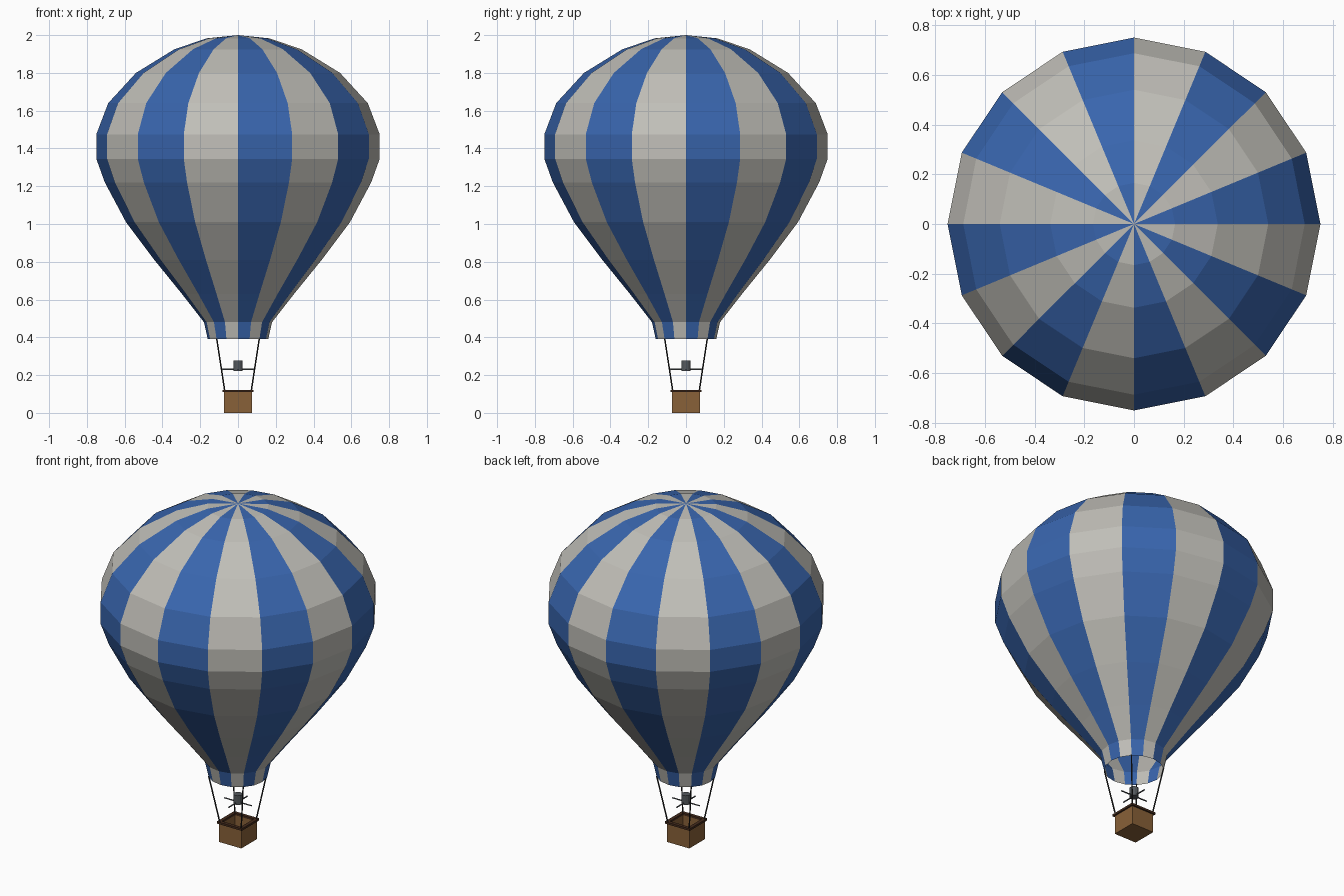
import bpy, bmesh
from math import cos, sin, tau, pi
from mathutils import Vector

if "Cube" in bpy.data.objects:
    bpy.data.objects.remove(bpy.data.objects["Cube"])


def material(name, rgb):
    m = bpy.data.materials.new(name)
    m.diffuse_color = (*rgb, 1)
    m.use_nodes = True
    m.node_tree.nodes["Principled BSDF"].inputs["Base Color"].default_value = m.diffuse_color
    return m


BLUE = material("blue_cloth", (0.04, 0.13, 0.42))
PALE = material("pale_cloth", (0.53, 0.52, 0.48))
WICKER = material("wicker", (0.25, 0.12, 0.04))
LEATHER = material("dark_leather", (0.06, 0.025, 0.012))
METAL = material("burner_metal", (0.09, 0.10, 0.11))
ROPE = material("rope", (0.02, 0.02, 0.02))


def finish(name, bm, *mats):
    bmesh.ops.recalc_face_normals(bm, faces=bm.faces)
    me = bpy.data.meshes.new(name)
    bm.to_mesh(me)
    bm.free()
    ob = bpy.data.objects.new(name, me)
    bpy.context.collection.objects.link(ob)
    for m in mats:
        me.materials.append(m)
    return ob


def rod(name, a, b, radius, mat, sides=6):
    a, b = Vector(a), Vector(b)
    d = b - a
    bm = bmesh.new()
    bmesh.ops.create_cone(bm, cap_ends=True, segments=sides,
                          radius1=radius, radius2=radius, depth=d.length)
    ob = finish(name, bm, mat)
    ob.location = (a + b) / 2
    ob.rotation_mode = 'QUATERNION'
    ob.rotation_quaternion = d.to_track_quat('Z', 'Y')
    return ob


def square_lathe(name, profile, mat, closed=False):
    """Sweep (half width, z) points round a square; open profiles get end caps."""
    bm = bmesh.new()
    rings = [[bm.verts.new((sx * h, sy * h, z))
              for sx, sy in ((1, 1), (-1, 1), (-1, -1), (1, -1))]
             for h, z in profile]
    pairs = list(zip(rings, rings[1:]))
    if closed:
        pairs.append((rings[-1], rings[0]))
    else:
        bm.faces.new(rings[0])
        bm.faces.new(rings[-1])
    for lo, hi in pairs:
        for i in range(4):
            j = (i + 1) % 4
            bm.faces.new((lo[i], lo[j], hi[j], hi[i]))
    return finish(name, bm, mat)


# Envelope: 16 striped gores, open at the mouth
GORES = 16
profile = [(0.16, 0.39), (0.18, 0.48), (0.297, 0.63), (0.443, 0.81),
           (0.593, 1.01), (0.705, 1.22), (0.75, 1.345), (0.75, 1.475),
           (0.687, 1.64), (0.54, 1.80), (0.337, 1.925), (0.165, 1.983)]
bm = bmesh.new()
rings = [[bm.verts.new((r * cos(tau * i / GORES), r * sin(tau * i / GORES), z))
          for i in range(GORES)] for r, z in profile]
crown = bm.verts.new((0, 0, 2))
for i in range(GORES):
    j = (i + 1) % GORES
    for lo, hi in zip(rings, rings[1:]):
        bm.faces.new((lo[i], lo[j], hi[j], hi[i])).material_index = i % 2
    bm.faces.new((rings[-1][i], rings[-1][j], crown)).material_index = i % 2
finish("envelope", bm, BLUE, PALE)

# Basket: hollow box with a padded rim
square_lathe("basket", [(0.073, 0), (0.073, 0.113), (0.064, 0.113), (0.064, 0.012)], WICKER)
square_lathe("basket_rim", [(0.082, 0.11), (0.082, 0.122), (0.062, 0.122), (0.062, 0.11)],
             LEATHER, closed=True)

# Ropes from the basket corners to the mouth
for k, (sx, sy) in enumerate(((1, 1), (-1, 1), (-1, -1), (1, -1))):
    rod(f"rope_{k + 1}", (sx * 0.07, sy * 0.07, 0.115), (sx * 0.113, sy * 0.113, 0.395),
        0.004, ROPE)

# Burner and its crossed support bars
rod("burner", (0, 0, 0.222), (0, 0, 0.277), 0.025, METAL, 12)
rod("burner_bar_x", (-0.088, 0, 0.23), (0.088, 0, 0.23), 0.004, METAL)
rod("burner_bar_y", (0, -0.088, 0.23), (0, 0.088, 0.23), 0.004, METAL)
